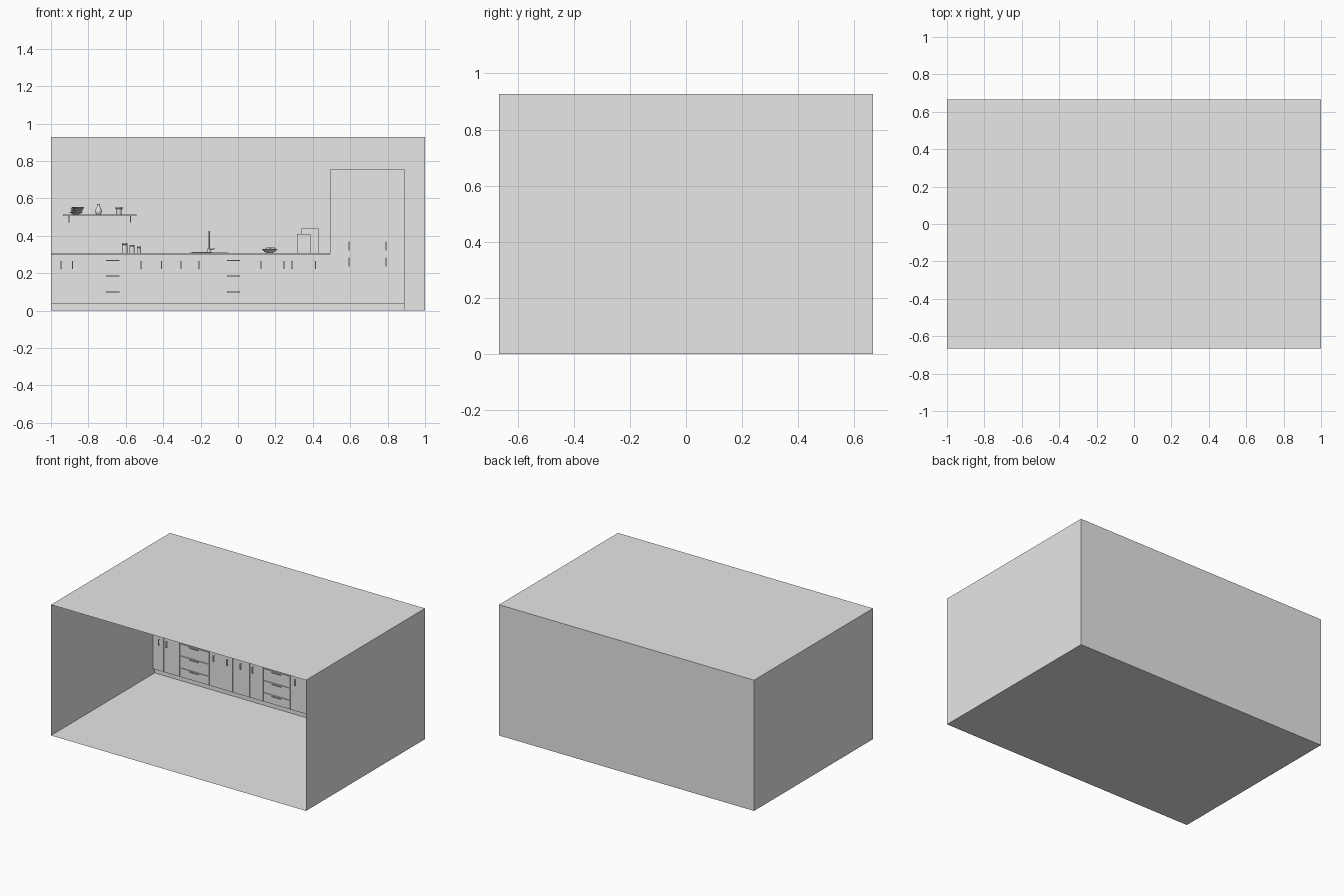
import bpy, bmesh, math

if "Cube" in bpy.data.objects:
    bpy.data.objects.remove(bpy.data.objects["Cube"])

grey = bpy.data.materials.new("plain_grey")
grey.diffuse_color = (0.8, 0.8, 0.8, 1)
grey.use_nodes = True
grey.node_tree.nodes["Principled BSDF"].inputs["Base Color"].default_value = grey.diffuse_color


def finish(name, bm, smooth=False):
    me = bpy.data.meshes.new(name)
    bm.to_mesh(me)
    bm.free()
    ob = bpy.data.objects.new(name, me)
    bpy.context.collection.objects.link(ob)
    me.materials.append(grey)
    for p in me.polygons:
        p.use_smooth = smooth
    if smooth:
        bpy.ops.object.select_all(action='DESELECT')
        ob.select_set(True)
        bpy.context.view_layer.objects.active = ob
        bpy.ops.object.shade_smooth_by_angle(angle=math.radians(40))
    return ob


def box(name, x0, x1, y0, y1, z0, z1):
    bm = bmesh.new()
    bmesh.ops.create_cube(bm, size=1)
    for v in bm.verts:
        v.co = ((x0 + x1) / 2 + v.co.x * (x1 - x0),
                (y0 + y1) / 2 + v.co.y * (y1 - y0),
                (z0 + z1) / 2 + v.co.z * (z1 - z0))
    return finish(name, bm)


def lathe(name, x, y, z, profile, n=24):
    bm = bmesh.new()
    rings = [[bm.verts.new((x + r * math.cos(2 * math.pi * i / n),
                            y + r * math.sin(2 * math.pi * i / n), z + h))
              for i in range(n)] for r, h in profile]
    for a, b in zip(rings, rings[1:]):
        for i in range(n):
            j = (i + 1) % n
            bm.faces.new((a[i], a[j], b[j], b[i]))
    bm.faces.new(rings[0][::-1])
    bm.faces.new(rings[-1])
    return finish(name, bm, True)


def ball(name, x, y, z, r):
    bm = bmesh.new()
    bmesh.ops.create_uvsphere(bm, u_segments=16, v_segments=10, radius=r)
    bmesh.ops.translate(bm, verts=bm.verts, vec=(x, y, z))
    return finish(name, bm, True)


def tube(name, pts, r):
    cu = bpy.data.curves.new(name, 'CURVE')
    cu.dimensions = '3D'
    cu.bevel_depth = r
    cu.bevel_resolution = 2
    cu.use_fill_caps = True
    sp = cu.splines.new('POLY')
    sp.points.add(len(pts) - 1)
    for p, c in zip(sp.points, pts):
        p.co = (*c, 1)
    cu.materials.append(grey)
    ob = bpy.data.objects.new(name, cu)
    bpy.context.collection.objects.link(ob)


W, D, H = 1.0, 0.666, 0.927
FRONT, BODY, BASE, TOP = 0.470, 0.476, 0.037, 0.297

# Room shell: thin planes, open at the front
bm = bmesh.new()
bmesh.ops.create_cube(bm, size=2)
bmesh.ops.delete(bm, geom=[f for f in bm.faces if f.normal.y < -0.5], context='FACES')
for v in bm.verts:
    v.co = (v.co.x * W, v.co.y * D, (v.co.z + 1) / 2 * H)
finish("room_shell", bm)

# Base cabinets
box("plinth", -1, 0.89, 0.495, D, 0, BASE)
box("base_carcass", -1, 0.492, BODY, D, BASE, TOP)
box("countertop", -1, 0.492, 0.455, D, TOP, 0.308)


def v_handle(x, z0, z1):
    box("door_handle", x - .003, x + .003, FRONT - .012, FRONT - .007, z0, z1)
    for z in (z0 + .004, z1 - .004):
        box("handle_post", x - .002, x + .002, FRONT - .008, FRONT, z - .002, z + .002)


edges = [-1, -.909, -.786, -.553, -.37, -.235, -.13, .083, .26, .385, .492]
handles = [-.945, -.885, None, -.517, -.305, -.21, None, .122, .29, .415]
for a, b, hx in zip(edges, edges[1:], handles):
    a, b = a + .003, b - .003
    if hx is not None:
        box("cabinet_door", a, b, FRONT, BODY, BASE + .003, TOP - .003)
        v_handle(hx, .222, .265)
        continue
    # Drawer stack
    for z0, z1 in ((.04, .102), (.106, .188), (.192, .273), (.277, .294)):
        box("drawer_front", a, b, FRONT, BODY, z0, z1)
    mid = (a + b) / 2
    for z in (.098, .184, .268):
        box("drawer_handle", mid - .035, mid + .035, FRONT - .012, FRONT - .007, z - .003, z + .003)
        for s in (-1, 1):
            box("handle_post", mid + s * .03 - .002, mid + s * .03 + .002,
                FRONT - .008, FRONT, z - .002, z + .002)
for x in (-.41, .245):
    v_handle(x, .222, .265)

# Tall cabinet
box("tall_carcass", .492, .89, BODY, D, BASE, .755)
box("tall_filler", .677, .707, FRONT + .002, BODY, BASE, .727)
box("tall_cornice", .492, .89, FRONT, BODY, .73, .755)
for a, b, hx in ((.492, .673, .594), (.711, .89, .791)):
    box("tall_door", a, b, FRONT, BODY, BASE + .003, .726)
    v_handle(hx, .235, .285)
    v_handle(hx, .32, .37)

# Wall shelf and its brackets
box("wall_shelf", -.936, -.543, .565, D, .505, .513)
for x in (-.905, -.575):
    box("shelf_bracket", x - .003, x + .003, .60, D, .498, .505)
    box("shelf_bracket_leg", x - .003, x + .003, .655, D, .472, .505)

# Shelf items
for i in range(4):
    lathe("stacked_bowl", -.866 + i * .003, .615, .513 + i * .009,
          [(.013, 0), (.028, .008), (.036, .014), (.033, .014), (.012, .004)])
lathe("vase", -.746, .615, .513, [(.009, 0), (.016, .009), (.018, .02), (.013, .035),
                                  (.006, .047), (.007, .057)])
lathe("cup", -.637, .615, .513, [(.013, 0), (.016, .03), (.019, .032), (.019, .042),
                                 (.016, .042), (.012, .006)])

# Storage jars
for x, r, h in ((-.606, .015, .053), (-.567, .014, .044), (-.53, .011, .034)):
    lathe("jar", x, .59, .308, [(r, 0), (r, h * .8), (r * .85, h * .82),
                                (r, h * .85), (r, h)])

# Sink rim, basin and tap
box("sink_rim", -.257, -.05, .485, .63, .308, .311)
box("sink_basin", -.245, -.14, .495, .615, .311, .312)
arc = [(-.155, .575 + .022 * math.cos(t * math.pi / 8), .40 + .022 * math.sin(t * math.pi / 8))
       for t in range(9)]
tube("tap_spout", [(-.155, .597, .308)] + arc + [(-.155, .553, .38)], .004)
tube("tap_lever", [(-.155, .597, .325), (-.125, .597, .331)], .003)
lathe("tap_base", -.155, .597, .308, [(.009, 0), (.009, .022), (.005, .024)])

# Fruit bowl
lathe("fruit_bowl", .17, .56, .308, [(.015, 0), (.03, .008), (.041, .02), (.037, .02), (.012, .006)])
for i in range(3):
    t = i * 2.1
    ball("fruit", .17 + .016 * math.cos(t), .56 + .016 * math.sin(t), .326, .015)

# Cutting boards leaning on the wall
box("large_board", .34, .43, .65, .66, .308, .44)
box("small_board", .315, .387, .636, .646, .308, .41)
